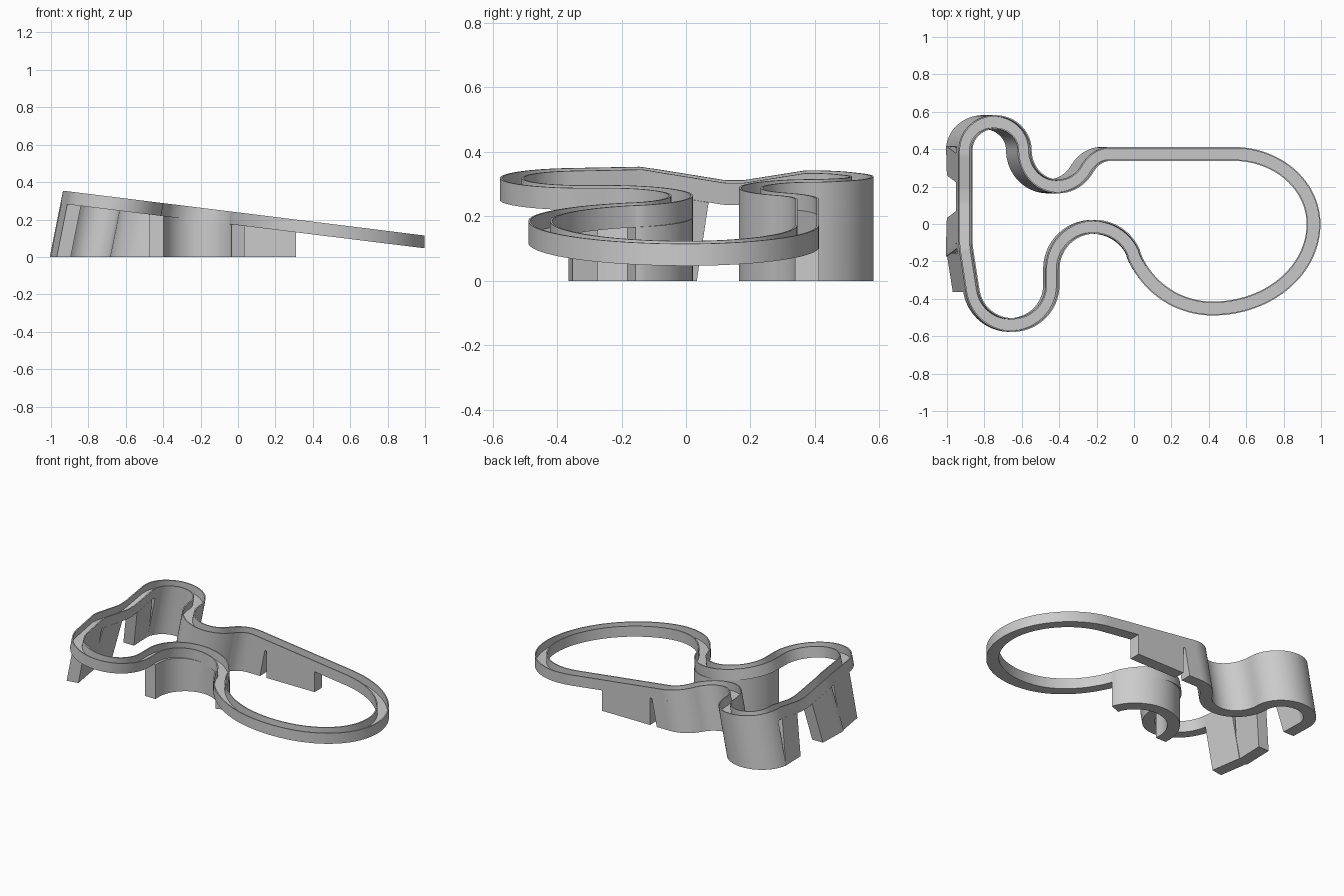
import bpy, bmesh, math
from mathutils import Vector

if "Cube" in bpy.data.objects:
    bpy.data.objects.remove(bpy.data.objects["Cube"])

HALF, BAND = 0.037, 0.068   # half width and height of the band
RIM, FLOOR = 0.007, 0.05    # side wall thickness and depth of the channel


def arc(cx, cy, rx, ry, a0, a1):
    n = max(4, int(abs(a1 - a0) / 4))
    return [Vector((cx + rx * math.cos(math.radians(a0 + (a1 - a0) * i / n)),
                    cy + ry * math.sin(math.radians(a0 + (a1 - a0) * i / n))))
            for i in range(n + 1)]


def resample(pts, step):
    # even spacing along the closed outline
    segs = [(a, b, (b - a).length) for a, b in zip(pts, pts[1:] + pts[:1])]
    total = sum(s[2] for s in segs)
    n = int(total / step)
    out, done, k = [], 0.0, 0
    for i in range(n):
        d = total * i / n
        while k < len(segs) - 1 and done + segs[k][2] < d:
            done += segs[k][2]
            k += 1
        a, b, length = segs[k]
        out.append(a.lerp(b, (d - done) / max(length, 1e-9)))
    return out


def clamp(v):
    return max(0.0, min(1.0, v))


def top_z(p):
    # inclined plane with a dip along the left straight
    knots = [(-9, 0), (-0.14, 0), (0.12, 0.042), (0.18, 0.042), (0.37, 0.012), (9, 0.012)]
    dip = 0
    for (y0, d0), (y1, d1) in zip(knots, knots[1:]):
        if y0 <= p.y <= y1:
            dip = d0 + (d1 - d0) * (p.y - y0) / (y1 - y0)
    return 0.238 - 0.124 * p.x - dip * clamp((-0.6 - p.x) / 0.25)


# Centreline of the circuit, seen from above
outline = (arc(0.53, 0, 0.43, 0.375, 90, 0)
           + arc(0.42, 0, 0.54, 0.452, 0, -90)
           + arc(0.42, 0, 0.452, 0.452, 270, 200.8)
           + arc(-0.21, -0.24, 0.225, 0.225, 20.8, 180)
           + arc(-0.65, -0.325, 0.215, 0.215, 0, -171)
           + [Vector((-0.896, -0.14)), Vector((-0.9, -0.1))]
           + arc(-0.742, 0.395, 0.158, 0.15, 180, 0)
           + arc(-0.404, 0.395, 0.18, 0.194, 180, 331)
           + arc(-0.12, 0.233, 0.142, 0.142, 151, 90))
path = resample(outline, 0.011)
N = len(path)
normals = []
for i in range(N):
    t = (path[(i + 1) % N] - path[i - 1]).normalized()
    normals.append(Vector((-t.y, t.x)))


def sweep(name, ids, profile, shear, closed=False):
    # profile: (offset, depth) points, depth None = ground; shear leans it going down
    bm = bmesh.new()
    rings = []
    for i in ids:
        p = path[i]
        kx, ky = shear(p)
        ring = []
        for off, depth in profile:
            q = p + normals[i] * off
            zt = top_z(p) - 0.124 * (q.x - p.x)
            d = zt if depth is None else depth
            ring.append(bm.verts.new((q.x - kx * d, q.y + ky * d, zt - d)))
        rings.append(ring)
    pairs = list(zip(rings, rings[1:]))
    if closed:
        pairs.append((rings[-1], rings[0]))
    else:
        bm.faces.new(rings[0])
        bm.faces.new(rings[-1])
    m = len(profile)
    for a, b in pairs:
        for j in range(m):
            k = (j + 1) % m
            bm.faces.new((a[j], a[k], b[k], b[j]))
    bmesh.ops.recalc_face_normals(bm, faces=bm.faces)
    me = bpy.data.meshes.new(name)
    bm.to_mesh(me)
    bm.free()
    ob = bpy.data.objects.new(name, me)
    bpy.context.collection.objects.link(ob)
    bpy.ops.object.select_all(action='DESELECT')
    ob.select_set(True)
    bpy.context.view_layer.objects.active = ob
    bpy.ops.object.shade_smooth_by_angle(angle=math.radians(25))


def support(name, test, kx=0.0, ky=0.0):
    # wall down to the ground along the stretch that passes the test
    ok = [test(p.x, p.y) for p in path]
    start = next(i for i in range(N) if ok[i] and not ok[i - 1])
    ids = []
    while ok[(start + len(ids)) % N] and len(ids) < N:
        ids.append((start + len(ids)) % N)
    top = BAND - 0.001
    sweep(name, ids, [(HALF, top), (-HALF, top), (-HALF, None), (HALF, None)],
          lambda p: (kx, ky))


# Continuous inclined band with a channel in its top
inner = HALF - RIM
sweep("track_band", range(N),
      [(HALF, 0), (inner, 0), (inner, FLOOR), (-inner, FLOOR),
       (-inner, 0), (-HALF, 0), (-HALF, BAND), (HALF, BAND)],
      lambda p: (0.2 * clamp((0.05 - p.x) / 0.2), 0), closed=True)

# Walls under the band
support("arch_support", lambda x, y: -0.46 < x < 0.04 and -0.28 < y < 0.1
        and (x < -0.2 or y > -0.17))
support("back_curve_support", lambda x, y: y > 0.1 and x < -0.022
        and (x > -0.88 or y > 0.41), 0.2)
support("back_straight_support", lambda x, y: y > 0.3 and -0.035 < x < 0.315)
support("left_rear_support", lambda x, y: x < -0.85 and 0.205 < y < 0.37, 0.2, 0.15)
support("left_middle_support", lambda x, y: x < -0.85 and -0.12 < y < 0.09, 0.2, -0.15)
support("left_front_support", lambda x, y: x < -0.83 and -0.36 < y < -0.145, 0.2)
